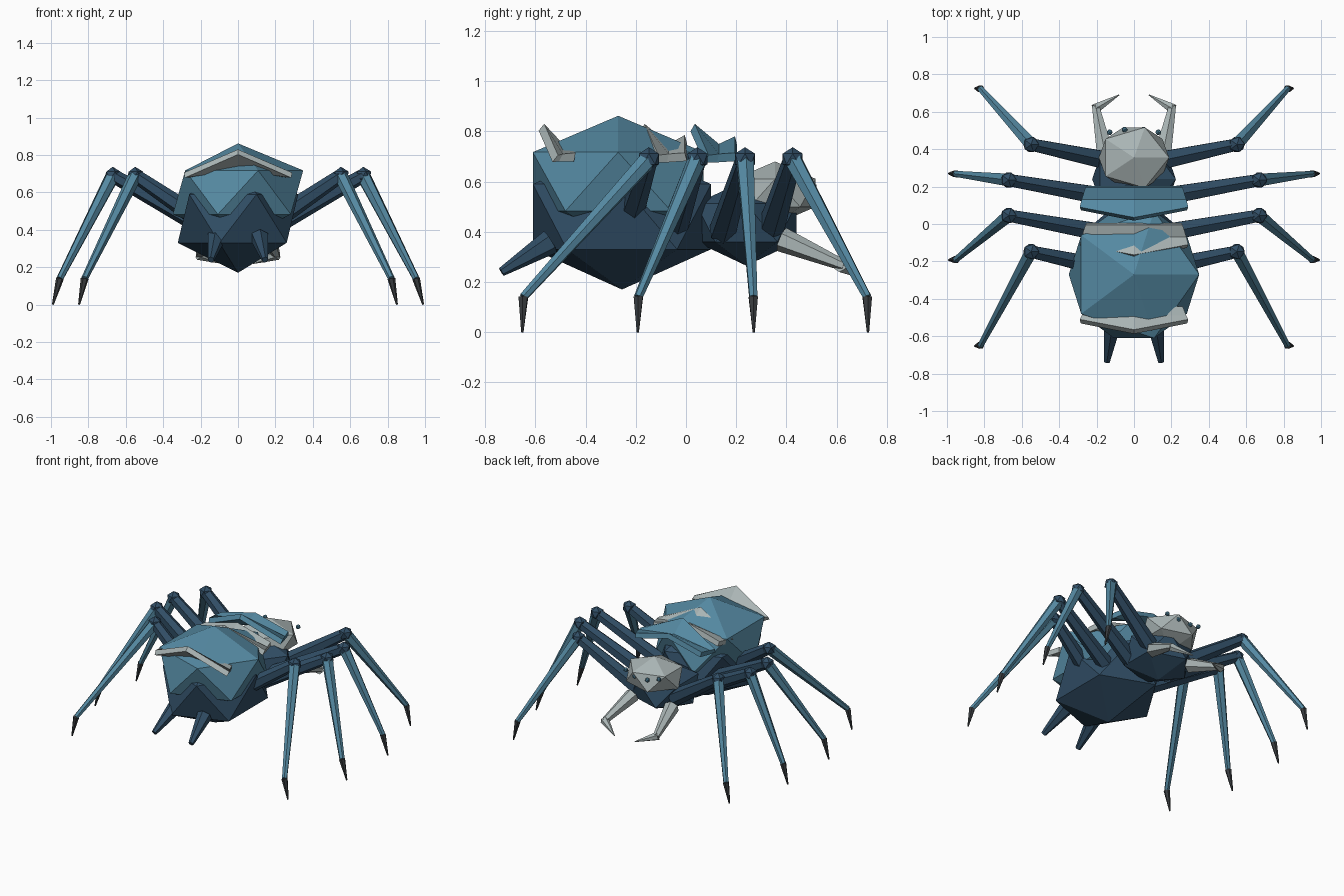
import bpy, bmesh
from mathutils import Vector

if "Cube" in bpy.data.objects:
    bpy.data.objects.remove(bpy.data.objects["Cube"])


def material(name, rgb):
    m = bpy.data.materials.new(name)
    m.diffuse_color = (*rgb, 1)
    m.use_nodes = True
    m.node_tree.nodes["Principled BSDF"].inputs["Base Color"].default_value = m.diffuse_color
    return m


NAVY = material("navy", (0.03, 0.075, 0.13))
TEAL = material("teal", (0.09, 0.25, 0.36))
BONE = material("bone", (0.40, 0.46, 0.46))
DARK = material("claw_dark", (0.04, 0.045, 0.05))


def add_object(name, bm, mat):
    bmesh.ops.recalc_face_normals(bm, faces=bm.faces)
    me = bpy.data.meshes.new(name)
    bm.to_mesh(me)
    bm.free()
    me.materials.append(mat)
    ob = bpy.data.objects.new(name, me)
    bpy.context.collection.objects.link(ob)
    return ob


def ico(name, center, radii, mat):
    """Twenty-sided ball stretched along each axis."""
    bm = bmesh.new()
    bmesh.ops.create_icosphere(bm, subdivisions=1, radius=1)
    bmesh.ops.scale(bm, vec=radii, verts=bm.verts)
    bmesh.ops.translate(bm, vec=center, verts=bm.verts)
    return add_object(name, bm, mat)


def limb(name, a, b, ra, rb, mat, sides=6):
    """Tapered faceted segment from a to b."""
    a, b = Vector(a), Vector(b)
    bm = bmesh.new()
    bmesh.ops.create_cone(bm, cap_ends=True, segments=sides,
                          radius1=ra, radius2=rb, depth=(b - a).length)
    bm.transform((b - a).to_track_quat('Z', 'Y').to_matrix().to_4x4())
    bmesh.ops.translate(bm, vec=(a + b) / 2, verts=bm.verts)
    return add_object(name, bm, mat)


def plate(name, y, depth, mat, back_z):
    """Arched armour plate with a raised spike at its centre front."""
    mid = depth * 0.6
    side = [(0.29, y + 0.055, 0.705), (0.28, y + mid, 0.71), (0.26, y + depth, 0.715)]
    centre = [(0, y, 0.83), (0, y + mid, 0.75), (0, y + depth, back_z)]
    bm = bmesh.new()
    rows = [[bm.verts.new((s * p[0], p[1], p[2])) for p in col]
            for s, col in ((-1, side), (1, centre), (1, side))]
    for c0, c1 in zip(rows, rows[1:]):
        for i in range(2):
            bm.faces.new((c0[i], c1[i], c1[i + 1], c0[i + 1]))
    ob = add_object(name, bm, mat)
    mod = ob.modifiers.new("thickness", 'SOLIDIFY')
    mod.thickness = 0.035
    mod.offset = -1
    # keep the plate's top side facing up so thickness grows downward
    if ob.data.polygons[0].normal.z < 0:
        ob.data.flip_normals()
    return ob


# Body masses
ico("abdomen", (0, -0.255, 0.46), (0.36, 0.417, 0.29), NAVY)
ico("abdomen_shell", (0, -0.27, 0.60), (0.39, 0.40, 0.262), TEAL)
ico("thorax", (0, 0.24, 0.436), (0.25, 0.235, 0.171), NAVY)
ico("head", (0, 0.355, 0.555), (0.21, 0.19, 0.125), BONE)

# Back plates
plate("front_plate", 0.035, 0.16, TEAL, 0.78)
plate("middle_plate", -0.165, 0.16, BONE, 0.785)
plate("rear_plate", -0.565, 0.125, BONE, 0.73)

# Knee, hip and foot positions of the four leg pairs (right side)
LEGS = [
    ((0.15, 0.34, 0.42), (0.55, 0.425, 0.69), (0.82, 0.722, 0.14), (0.85, 0.725, 0)),
    ((0.15, 0.145, 0.40), (0.67, 0.235, 0.69), (0.952, 0.268, 0.14), (0.99, 0.27, 0)),
    ((0.15, -0.05, 0.40), (0.67, 0.045, 0.69), (0.952, -0.19, 0.14), (0.99, -0.192, 0)),
    ((0.15, -0.235, 0.42), (0.55, -0.148, 0.69), (0.82, -0.648, 0.14), (0.85, -0.652, 0)),
]

for label, s in (("right", 1), ("left", -1)):
    def m(p):
        return (s * p[0], p[1], p[2])

    # Legs
    for i, (hip, knee, ankle, foot) in enumerate(LEGS, 1):
        tag = f"{label}_{i}"
        limb(f"upper_leg_{tag}", m(hip), m(knee), 0.055, 0.037, NAVY)
        ico(f"knee_{tag}", m(knee), (0.047, 0.047, 0.047), NAVY)
        limb(f"lower_leg_{tag}", m(knee), m(ankle), 0.038, 0.018, TEAL)
        limb(f"claw_{tag}", m(ankle), m(foot), 0.021, 0.005, DARK)

    # Jaws with inward hooked fangs
    limb(f"jaw_{label}", m((0.155, 0.38, 0.37)), m((0.205, 0.63, 0.265)), 0.05, 0.022, BONE)
    limb(f"fang_{label}", m((0.21, 0.615, 0.268)), m((0.08, 0.69, 0.22)), 0.03, 0.003, BONE)

    # Eyes
    ico(f"outer_eye_{label}", m((0.13, 0.49, 0.60)), (0.017,) * 3, TEAL)
    ico(f"inner_eye_{label}", m((0.05, 0.505, 0.58)), (0.017,) * 3, TEAL)

    # Spinnerets
    limb(f"spinneret_{label}", m((0.115, -0.54, 0.36)), m((0.145, -0.735, 0.24)),
         0.05, 0.018, NAVY)
